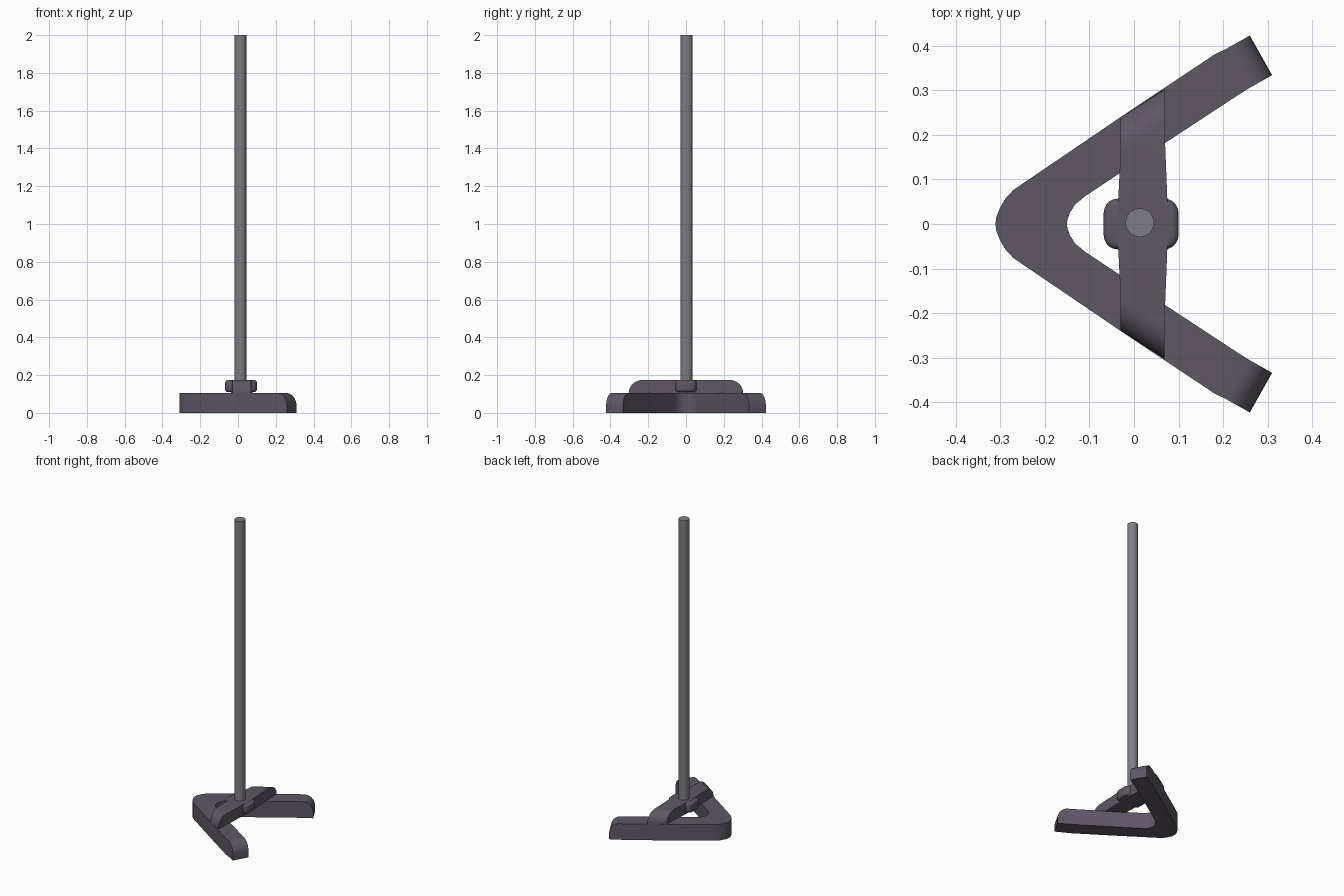
import bpy, bmesh, math

if "Cube" in bpy.data.objects:
    bpy.data.objects.remove(bpy.data.objects["Cube"])


def material(name, rgb):
    m = bpy.data.materials.new(name)
    m.diffuse_color = (*rgb, 1)
    m.use_nodes = True
    m.node_tree.nodes["Principled BSDF"].inputs["Base Color"].default_value = m.diffuse_color
    return m


IRON = material("dark_painted_iron", (0.115, 0.096, 0.130))
STEEL = material("grey_steel", (0.215, 0.205, 0.240))


def finish(bm, name, mat):
    bmesh.ops.recalc_face_normals(bm, faces=bm.faces[:])
    me = bpy.data.meshes.new(name)
    bm.to_mesh(me)
    bm.free()
    me.materials.append(mat)
    ob = bpy.data.objects.new(name, me)
    bpy.context.collection.objects.link(ob)
    bpy.ops.object.select_all(action='DESELECT')
    ob.select_set(True)
    bpy.context.view_layer.objects.active = ob
    bpy.ops.object.shade_smooth_by_angle(angle=math.radians(35))
    return ob


def loft(name, half, z0, mat):
    """Bridge rectangular sections (a, b, top) and mirror them over y = 0."""
    def flip(p):
        return (p[0], -p[1])
    other = [(flip(a), flip(b), t) for a, b, t in half if abs(a[1]) > 1e-6]
    bm = bmesh.new()
    rings = []
    for a, b, t in half + other[::-1]:
        rings.append([bm.verts.new(c) for c in
                      ((*a, z0), (*a, t), (*b, t), (*b, z0))])
    for r, s in zip(rings, rings[1:]):
        for i in range(4):
            j = (i + 1) % 4
            bm.faces.new((r[i], r[j], s[j], s[i]))
    bm.faces.new(rings[0])
    bm.faces.new(rings[-1][::-1])
    return finish(bm, name, mat)


def rounded_end(a, b, direction, length, top, low, steps=8):
    """Sections from the tip inward, the top curving down to the tip."""
    out = []
    for i in range(steps + 1):
        ang = math.pi / 2 * i / steps
        back = length * (1 - math.cos(ang))
        t = low + (top - low) * math.sin(ang)
        p = [(c[0] - direction[0] * back, c[1] - direction[1] * back)
             for c in (a, b)]
        out.append((p[0], p[1], t))
    return out


# V-shaped base: rounded foot tips, straight legs, curved nose
H = 0.105
legs = rounded_end((0.26, 0.423), (0.31, 0.334), (0.87, 0.49), 0.06, H, 0.035)
for a, b in [((0.18, 0.38), (0.23, 0.287)),
             ((-0.03, 0.24), (0.07, 0.182)),
             ((-0.27, 0.077), (-0.11, 0.062)),
             ((-0.288, 0.058), (-0.132, 0.044)),
             ((-0.301, 0.036), (-0.144, 0.025)),
             ((-0.309, 0.016), (-0.149, 0.011)),
             ((-0.311, 0.0), (-0.151, 0.0))]:
    legs.append((a, b, H))
loft("base_legs", legs, 0.0, IRON)

# Crossbar resting on both legs, its slanted ends curving down to them
bar = rounded_end((-0.03, 0.24), (0.068, 0.302), (0, 1), 0.075, 0.175, 0.108)
bar.append(((-0.038, 0.0), (0.077, 0.0), 0.175))
loft("crossbar", bar, 0.102, IRON)


# Hub block with rounded corners and softened rims
bm = bmesh.new()
bmesh.ops.create_cube(bm, size=1)
for v in bm.verts:
    v.co = (0.016 + v.co.x * 0.168, v.co.y * 0.114, 0.142 + v.co.z * 0.064)
upright = [e for e in bm.edges if abs(e.verts[0].co.z - e.verts[1].co.z) > 0.01]
bmesh.ops.bevel(bm, geom=upright, offset=0.032, segments=5, profile=0.5,
                affect='EDGES')
rims = [e for e in bm.edges if abs(e.verts[0].co.z - e.verts[1].co.z) < 1e-5]
bmesh.ops.bevel(bm, geom=rims, offset=0.014, segments=3, profile=0.5,
                affect='EDGES')
finish(bm, "hub", IRON)

# Upright rod
bm = bmesh.new()
bmesh.ops.create_cone(bm, cap_ends=True, segments=32, radius1=0.032,
                      radius2=0.032, depth=1.87)
bmesh.ops.translate(bm, verts=bm.verts[:], vec=(0.013, 0.003, 2 - 1.87 / 2))
finish(bm, "rod", STEEL)
